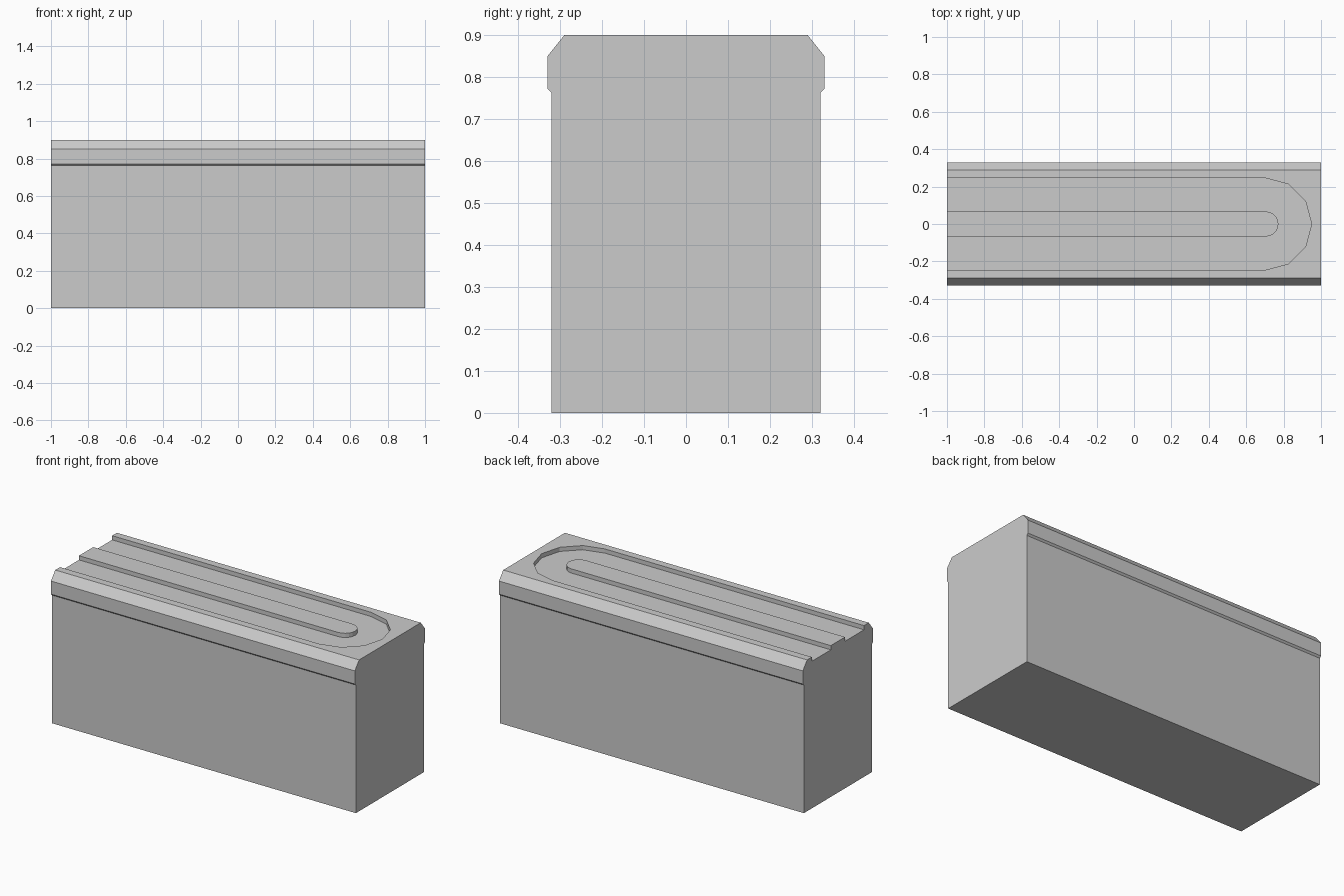
import bpy, bmesh
from math import sin, cos, pi

if "Cube" in bpy.data.objects:
    bpy.data.objects.remove(bpy.data.objects["Cube"])

TOP, FLOOR = 0.90, 0.875      # upper surface and channel floor heights
BEND_X = 0.705                # centre of the channel's U-turn


def prism(name, pts, vec):
    """Extrude a closed loop of 3D points along vec into a solid."""
    bm = bmesh.new()
    face = bm.faces.new([bm.verts.new(p) for p in pts])
    ext = bmesh.ops.extrude_face_region(bm, geom=[face])
    moved = [g for g in ext["geom"] if isinstance(g, bmesh.types.BMVert)]
    bmesh.ops.translate(bm, verts=moved, vec=vec)
    bmesh.ops.recalc_face_normals(bm, faces=bm.faces)
    mesh = bpy.data.meshes.new(name)
    bm.to_mesh(mesh)
    bm.free()
    obj = bpy.data.objects.new(name, mesh)
    bpy.context.collection.objects.link(obj)
    return obj


def u_shape(radius, segments, start_x, z):
    """Straight run from start_x that ends in a half-round."""
    arc = [(BEND_X + radius * sin(pi * i / segments),
            radius * cos(pi * i / segments), z) for i in range(segments + 1)]
    return [(start_x, radius, z)] + arc + [(start_x, -radius, z)]


# Counter body: mirrored end profile with overhanging chamfered rim
half = [(0.32, 0), (0.32, 0.762), (0.33, 0.772), (0.33, 0.85), (0.29, TOP)]
profile = half + [(-y, z) for y, z in reversed(half)]
body = prism("counter_body", [(-1, y, z) for y, z in profile], (2, 0, 0))

# Recessed U-turn channel, open at the left end
cutter = prism("channel_cutter", u_shape(0.245, 6, -1.1, FLOOR), (0, 0, 0.1))
cutter.hide_render = True
cutter.hide_viewport = True
cut = body.modifiers.new("channel", "BOOLEAN")
cut.operation = "DIFFERENCE"
cut.solver = "EXACT"
cut.object = cutter

# Central island that the channel runs around
prism("centre_island", u_shape(0.067, 10, -1, FLOOR), (0, 0, TOP - FLOOR))
